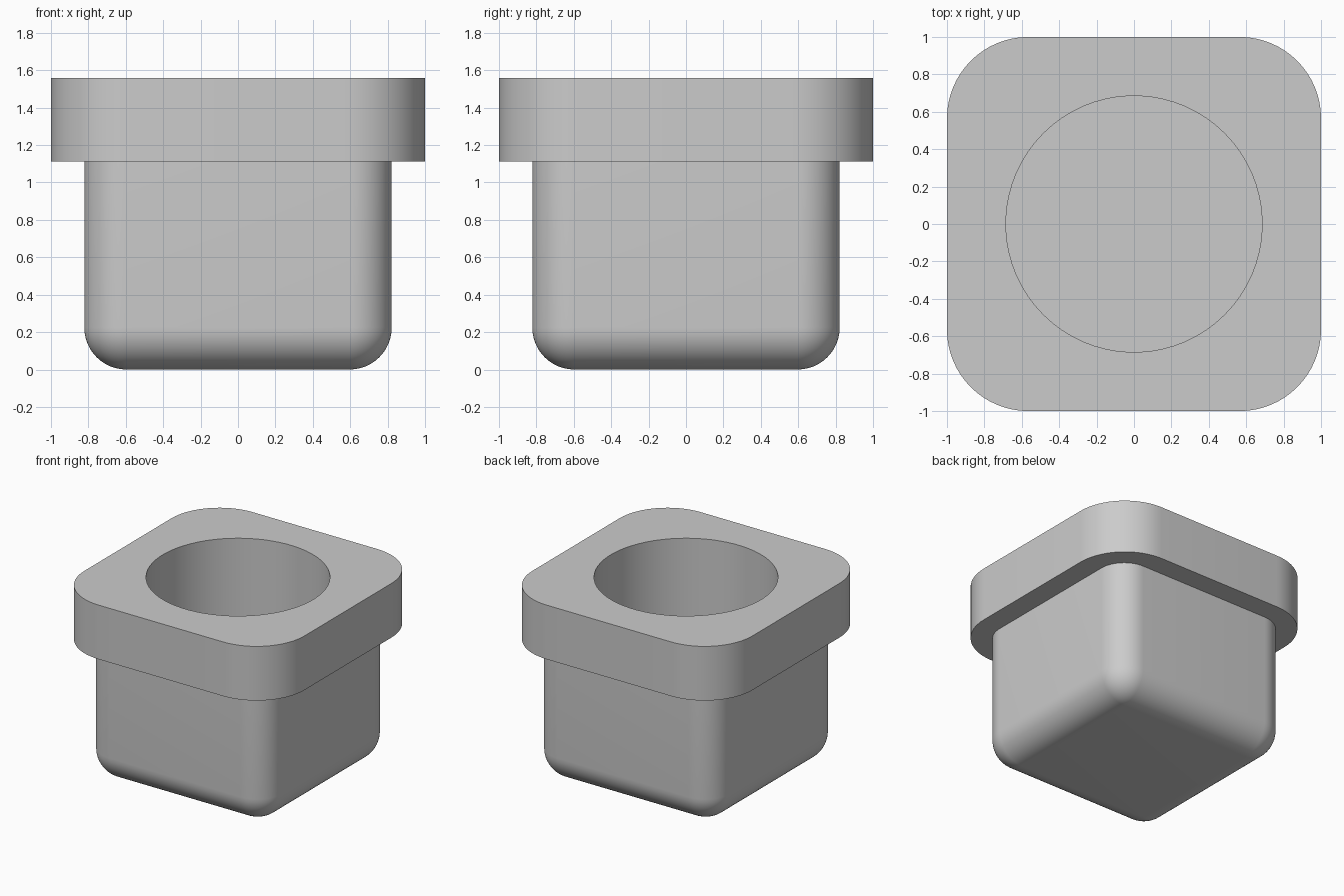
import bpy, bmesh, math

if "Cube" in bpy.data.objects:
    bpy.data.objects.remove(bpy.data.objects["Cube"])

SEG = 16  # segments per rounded corner
CORNERS = ((1, 1), (-1, 1), (-1, -1), (1, -1))

grey = bpy.data.materials.new("light grey")
grey.diffuse_color = (0.6, 0.6, 0.6, 1)
grey.use_nodes = True
grey.node_tree.nodes["Principled BSDF"].inputs["Base Color"].default_value = grey.diffuse_color


def rounded_square(half, radius, z):
    """Ring of points around a square with rounded corners."""
    core = half - radius
    pts = []
    for k, (sx, sy) in enumerate(CORNERS):
        for j in range(SEG + 1):
            a = (k + j / SEG) * math.pi / 2
            pts.append((sx * core + radius * math.cos(a), sy * core + radius * math.sin(a), z))
    return pts


def circle(radius, z):
    """Ring with the same point count as a rounded square."""
    n = 4 * (SEG + 1)
    return [(radius * math.cos((i + 0.5) * 2 * math.pi / n),
             radius * math.sin((i + 0.5) * 2 * math.pi / n), z) for i in range(n)]


# Rounded base edge, rising into the straight body
BODY, BODY_R, RIM, RIM_R, HOLE = 0.822, 0.225, 1.0, 0.435, 0.685
STEP_Z, TOP_Z, FLOOR_Z = 1.113, 1.558, 0.222
rings = []
for i in range(1, 13):
    t = i / 12 * math.pi / 2
    r = BODY_R * math.sin(t)
    rings.append(rounded_square(BODY - BODY_R + r, r, BODY_R * (1 - math.cos(t))))
rings.append(rounded_square(BODY, BODY_R, STEP_Z))
# Overhanging rim
rings.append(rounded_square(RIM, RIM_R, STEP_Z))
rings.append(rounded_square(RIM, RIM_R, TOP_Z))
# Round bore
rings.append(circle(HOLE, TOP_Z))
rings.append(circle(HOLE, FLOOR_Z))

bm = bmesh.new()
loops = [[bm.verts.new(p) for p in ring] for ring in rings]
for lower, upper in zip(loops, loops[1:]):
    n = len(lower)
    for i in range(n):
        j = (i + 1) % n
        bm.faces.new((lower[i], lower[j], upper[j], upper[i]))
# Flat underside, with its square corners, and bore floor
core = BODY - BODY_R
bottom = [bm.verts.new((sx * core, sy * core, 0)) for sx, sy in CORNERS]
bm.faces.new(bottom[::-1])
first = loops[0]
for k in range(4):
    s = k * (SEG + 1)
    for j in range(SEG):
        bm.faces.new((bottom[k], first[s + j + 1], first[s + j]))
    nxt = (k + 1) % 4
    bm.faces.new((bottom[k], bottom[nxt], first[nxt * (SEG + 1)], first[s + SEG]))
bm.faces.new(loops[-1])
bmesh.ops.recalc_face_normals(bm, faces=bm.faces)

mesh = bpy.data.meshes.new("square_cup")
bm.to_mesh(mesh)
bm.free()
mesh.materials.append(grey)
cup = bpy.data.objects.new("square_cup", mesh)
bpy.context.collection.objects.link(cup)
bpy.context.view_layer.objects.active = cup
cup.select_set(True)
bpy.ops.object.shade_smooth_by_angle(angle=math.radians(30))
